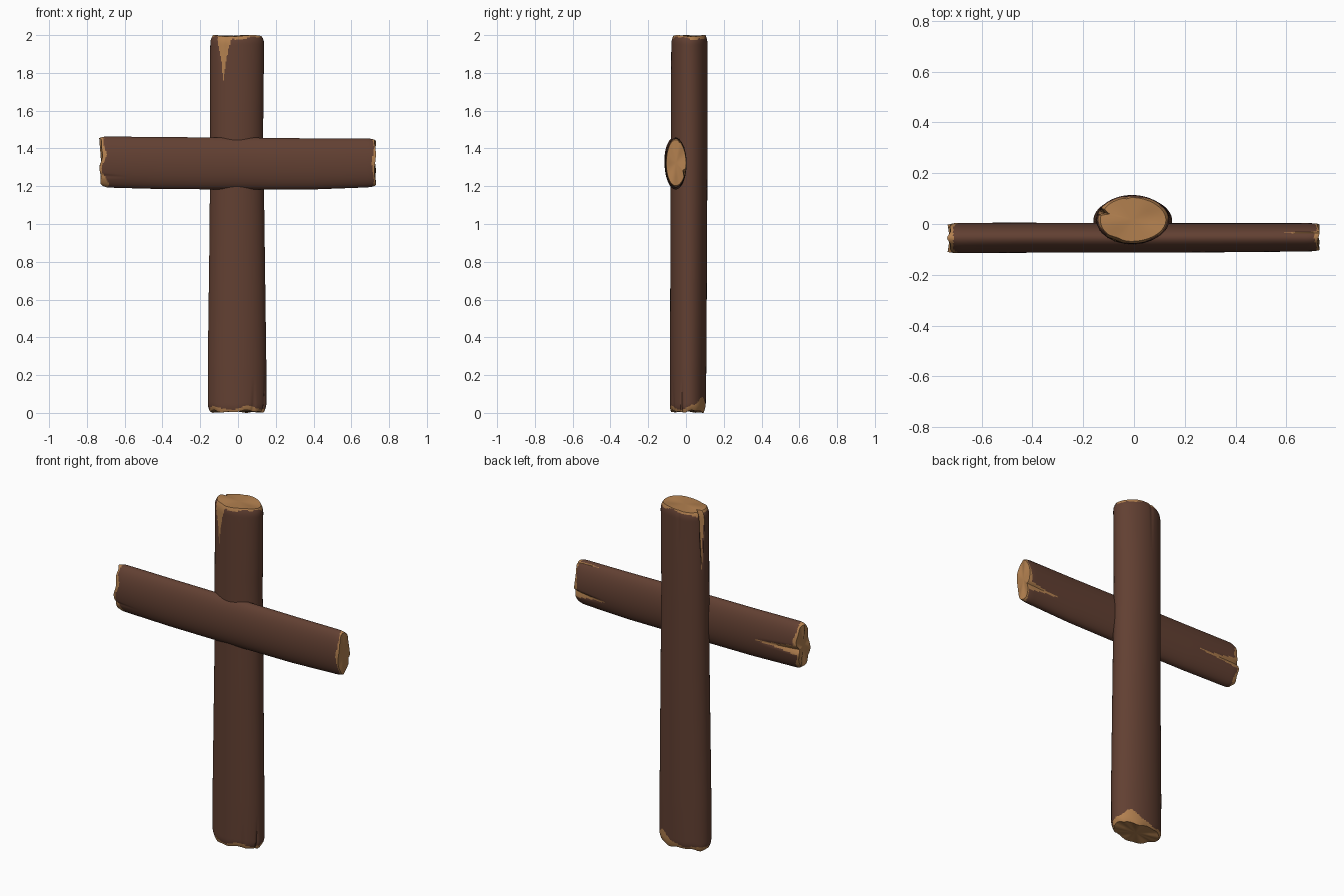
import bpy, bmesh, math
from mathutils import Vector

if "Cube" in bpy.data.objects:
    bpy.data.objects.remove(bpy.data.objects["Cube"])

SEG = 128


def material(name, rgb):
    m = bpy.data.materials.new(name)
    m.diffuse_color = (*rgb, 1)
    m.use_nodes = True
    m.node_tree.nodes["Principled BSDF"].inputs["Base Color"].default_value = m.diffuse_color
    return m


bark = material("dark bark", (0.122, 0.051, 0.032))
wood = material("cut wood", (0.445, 0.215, 0.078))


def gap(a, b):
    """Smallest angle between two directions."""
    return abs((a - b + math.pi) % (2 * math.pi) - math.pi)


def bump(a, centre_deg, width):
    return math.exp(-(gap(a, math.radians(centre_deg)) / width) ** 2)


def lerp_stations(stations, t):
    for p, q in zip(stations, stations[1:]):
        if t <= q[0]:
            k = (t - p[0]) / (q[0] - p[0])
            return [a + (b - a) * k for a, b in zip(p[1:], q[1:])]
    return stations[-1][1:]


def make_log(name, stations, place, ends):
    """stations: (t, u_min, u_max, v_min, v_max); place maps (u, v, t) to space.
    ends: two dicts with rim offset, light edge depth, cracks, rounding."""
    t0, t1 = stations[0][0], stations[-1][0]
    near = [0, .003, .007] + [.012 + .007 * i for i in range(16)] + [.14 + .02 * i for i in range(15)]
    mid = [t0 + .45 + (t1 - t0 - .9) * i / 12 for i in range(13)]
    ts = [t0 + d for d in near] + mid + [t1 - d for d in reversed(near)]
    bm = bmesh.new()
    rings = []
    for t in ts:
        side = 0 if t - t0 < t1 - t else 1
        end, d = ends[side], min(t - t0, t1 - t)
        u0, u1, v0, v1 = lerp_stations(stations, t)
        ring = []
        for i in range(SEG):
            a = 2 * math.pi * i / SEG
            r = 1 - end["round"] * max(0, 1 - d / .05) ** 2.5
            r += .012 * math.sin(3 * a + side * 2) * math.exp(-d / .15)
            for ang, w, length, depth, _ in end["cracks"]:
                if d < length:
                    k = 1 - d / length
                    r -= depth * k * max(0, 1 - gap(a, math.radians(ang)) / (w * (.4 + .6 * k)))
            shift = end["rim"](a) * max(0, 1 - d / .12) * (1 if side == 0 else -1)
            ring.append(bm.verts.new(place((u0 + u1) / 2 + (u1 - u0) / 2 * r * math.cos(a),
                                           (v0 + v1) / 2 + (v1 - v0) / 2 * r * math.sin(a), t + shift)))
        rings.append(ring)
    # bark sides, with bare wood at the worn edges and in the splits
    for j in range(len(ts) - 1):
        t = (ts[j] + ts[j + 1]) / 2
        end, d = ends[0 if t - t0 < t1 - t else 1], min(t - t0, t1 - t)
        for i in range(SEG):
            k = (i + 1) % SEG
            f = bm.faces.new((rings[j][i], rings[j][k], rings[j + 1][k], rings[j + 1][i]))
            a = 2 * math.pi * (i + .5) / SEG
            light = d < end["edge"](a)
            for ang, w, length, _, bare in end["cracks"]:
                if bare and d < length:
                    light |= gap(a, math.radians(ang)) < w * (1 - d / length) ** 1.5 + .02
            f.material_index = int(light)
    # cut ends: an inner ring and a fan
    for ring, flip in ((rings[0], True), (rings[-1], False)):
        c = sum((v.co for v in ring), Vector()) / SEG
        inner = [bm.verts.new(c + (v.co - c) * .6) for v in ring]
        hub = bm.verts.new(c)
        for i in range(SEG):
            k = (i + 1) % SEG
            for vs in ((ring[i], ring[k], inner[k], inner[i]), (inner[i], inner[k], hub)):
                bm.faces.new(vs[::-1] if flip else vs).material_index = 1
    bmesh.ops.recalc_face_normals(bm, faces=bm.faces)
    for f in bm.faces:
        f.smooth = True
    for e in bm.edges:
        e.smooth = e.calc_face_angle(0) < math.radians(35)
    me = bpy.data.meshes.new(name)
    bm.to_mesh(me)
    bm.free()
    me.materials.append(bark)
    me.materials.append(wood)
    bpy.context.collection.objects.link(bpy.data.objects.new(name, me))


# upright post: u = x, v = y, runs up z (cracks: angle, width, length, depth, bare)
make_log("upright_post",
         [(0, -.16, .15, -.085, .105), (.25, -.16, .15, -.085, .108), (1, -.15, .14, -.082, .112),
          (1.5, -.148, .133, -.08, .114), (2, -.148, .138, -.078, .113)],
         lambda u, v, t: (u, v, t),
         [dict(round=.08, rim=lambda a: .008 + .005 * math.sin(4 * a) + .003 * math.sin(9 * a),
               edge=lambda a: .02 + .007 * math.sin(5 * a + 1) + .065 * bump(a, 50, .4),
               cracks=[(-55, .12, .2, .05, False), (-20, .1, .2, .05, False)]),
          dict(round=.1, rim=lambda a: .004 + .004 * math.sin(3 * a + 1),
               edge=lambda a: .013 + .006 * math.sin(3 * a) + .004 * math.sin(8 * a),
               cracks=[(240, .32, .23, .06, True), (160, .16, .35, .22, True),
                       (100, .1, .3, .05, False)])])

# crossbeam: u = y, v = z, runs along x
make_log("crossbeam",
         [(-.735, -.115, .005, 1.195, 1.465), (-.4, -.113, .005, 1.185, 1.46), (0, -.113, .003, 1.183, 1.458),
          (.4, -.111, .003, 1.183, 1.453), (.73, -.108, .003, 1.195, 1.452)],
         lambda u, v, t: (t, u, v),
         [dict(round=.06, rim=lambda a: .01 + .006 * math.sin(3 * a) + .004 * math.sin(7 * a),
               edge=lambda a: .017 + .007 * math.sin(5 * a) + .025 * bump(a, 245, .4),
               cracks=[(-5, .22, .28, .3, True), (215, .12, .15, .06, False)]),
          dict(round=.06, rim=lambda a: .004 + .004 * math.sin(4 * a),
               edge=lambda a: .012 + .005 * math.sin(4 * a + 2),
               cracks=[(-25, .22, .2, .25, True), (70, .07, .15, .05, True)])])
